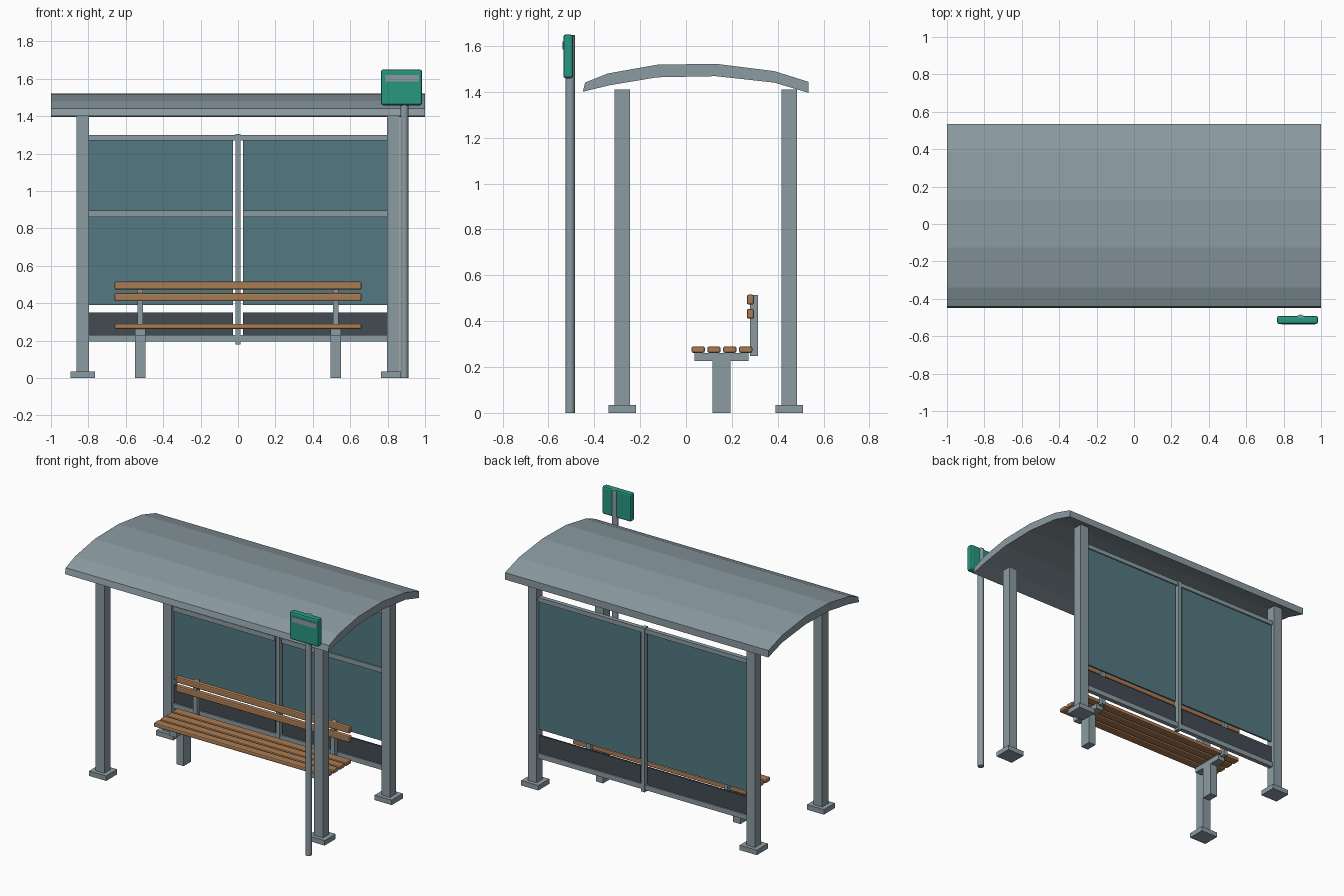
import bpy
import bmesh
import math

if "Cube" in bpy.data.objects:
    bpy.data.objects.remove(bpy.data.objects["Cube"])


def material(name, rgb):
    mat = bpy.data.materials.new(name)
    mat.use_nodes = True
    mat.diffuse_color = (*rgb, 1)
    mat.node_tree.nodes["Principled BSDF"].inputs["Base Color"].default_value = (*rgb, 1)
    return mat


METAL = material("grey metal", (0.26, 0.33, 0.36))
GLASS = material("teal glass", (0.085, 0.19, 0.22))
DARK = material("dark panel", (0.055, 0.07, 0.085))
WOOD = material("wood", (0.40, 0.20, 0.085))
GREEN = material("sign green", (0.02, 0.31, 0.22))


def add_object(name, bm, mat):
    bmesh.ops.recalc_face_normals(bm, faces=bm.faces)
    mesh = bpy.data.meshes.new(name)
    bm.to_mesh(mesh)
    bm.free()
    mesh.materials.append(mat)
    obj = bpy.data.objects.new(name, mesh)
    bpy.context.collection.objects.link(obj)
    return obj


def box(name, x, y, z, mat, bevel=0, segments=2):
    """Box from (low, high) ranges on each axis."""
    bm = bmesh.new()
    bmesh.ops.create_cube(bm, size=1)
    for v in bm.verts:
        v.co = [r[0] + (c + 0.5) * (r[1] - r[0]) for r, c in zip((x, y, z), v.co)]
    obj = add_object(name, bm, mat)
    if bevel:
        mod = obj.modifiers.new("rounded edges", "BEVEL")
        mod.width = bevel
        mod.segments = segments
    return obj


def around(centre, size):
    return (centre - size / 2, centre + size / 2)


# Curved roof: extruded arch section
outer = [(-0.44, 1.44), (-0.34, 1.48), (-0.125, 1.518), (0.13, 1.522), (0.385, 1.49), (0.535, 1.443)]
inner = [(0.535, 1.395), (0.385, 1.44), (0.13, 1.468), (-0.125, 1.463), (-0.335, 1.428), (-0.45, 1.40)]
bm = bmesh.new()
section = bm.faces.new([bm.verts.new((-1, y, z)) for y, z in outer + inner])
sweep = bmesh.ops.extrude_face_region(bm, geom=[section])
for v in sweep["geom"]:
    if isinstance(v, bmesh.types.BMVert):
        v.co.x = 1
add_object("roof", bm, METAL)

# Posts with base plates
for side, sx in (("left", 1), ("right", -1)):
    for end, y in (("front", -0.278), ("back", 0.45)):
        box(f"{end}_{side}_post", around(sx * 0.83, 0.066), around(y, 0.066), (0, 1.41), METAL)
        box(f"{end}_{side}_base", around(sx * 0.83, 0.13), around(y, 0.12), (0, 0.034), METAL)

# Back wall frame
box("top_rail", (-0.8, 0.8), (0.435, 0.465), (1.27, 1.30), METAL)
box("bottom_rail", (-0.8, 0.8), (0.435, 0.465), (0.195, 0.23), METAL)
box("centre_mullion", (-0.014, 0.014), (0.43, 0.47), (0.18, 1.305), METAL)

# Wall panels, one set per side
for side, sx in (("left", 1), ("right", -1)):
    span = sorted((sx * 0.027, sx * 0.8))
    box(f"{side}_glass", span, (0.444, 0.456), (0.39, 1.272), GLASS)
    box(f"{side}_kick_panel", span, (0.444, 0.456), (0.228, 0.35), DARK)
    box(f"{side}_middle_rail", span, (0.435, 0.446), (0.862, 0.895), METAL)

# Bench slats
for i in range(4):
    box(f"seat_slat_{i + 1}", (-0.66, 0.66), around(0.053 + i * 0.069, 0.058),
        (0.262, 0.29), WOOD, 0.008)
for i, z in enumerate((0.432, 0.494)):
    box(f"back_slat_{i + 1}", (-0.66, 0.66), around(0.281, 0.032), around(z, 0.043), WOOD, 0.008)

# Bench supports
for side, x in (("left", 0.522), ("right", -0.522)):
    box(f"{side}_bench_leg", around(x, 0.055), around(0.155, 0.078), (0, 0.24), METAL)
    box(f"{side}_seat_bearer", around(x, 0.055), (0.038, 0.272), (0.226, 0.262), METAL)
    box(f"{side}_back_support", around(x, 0.03), (0.28, 0.314), (0.248, 0.514), METAL)

# Sign on a round pole
bm = bmesh.new()
bmesh.ops.create_cone(bm, cap_ends=True, segments=16, radius1=0.021, radius2=0.021, depth=1.648)
bmesh.ops.translate(bm, verts=bm.verts, vec=(0.89, -0.505, 0.824))
pole = add_object("sign_pole", bm, METAL)
bpy.context.view_layer.objects.active = pole
pole.select_set(True)
bpy.ops.object.shade_smooth_by_angle(angle=math.radians(40))
box("sign_board", (0.764, 0.984), (-0.535, -0.492), (1.458, 1.65), GREEN, 0.012)
box("sign_stripe", (0.788, 0.968), (-0.538, -0.53), (1.585, 1.62), METAL)
